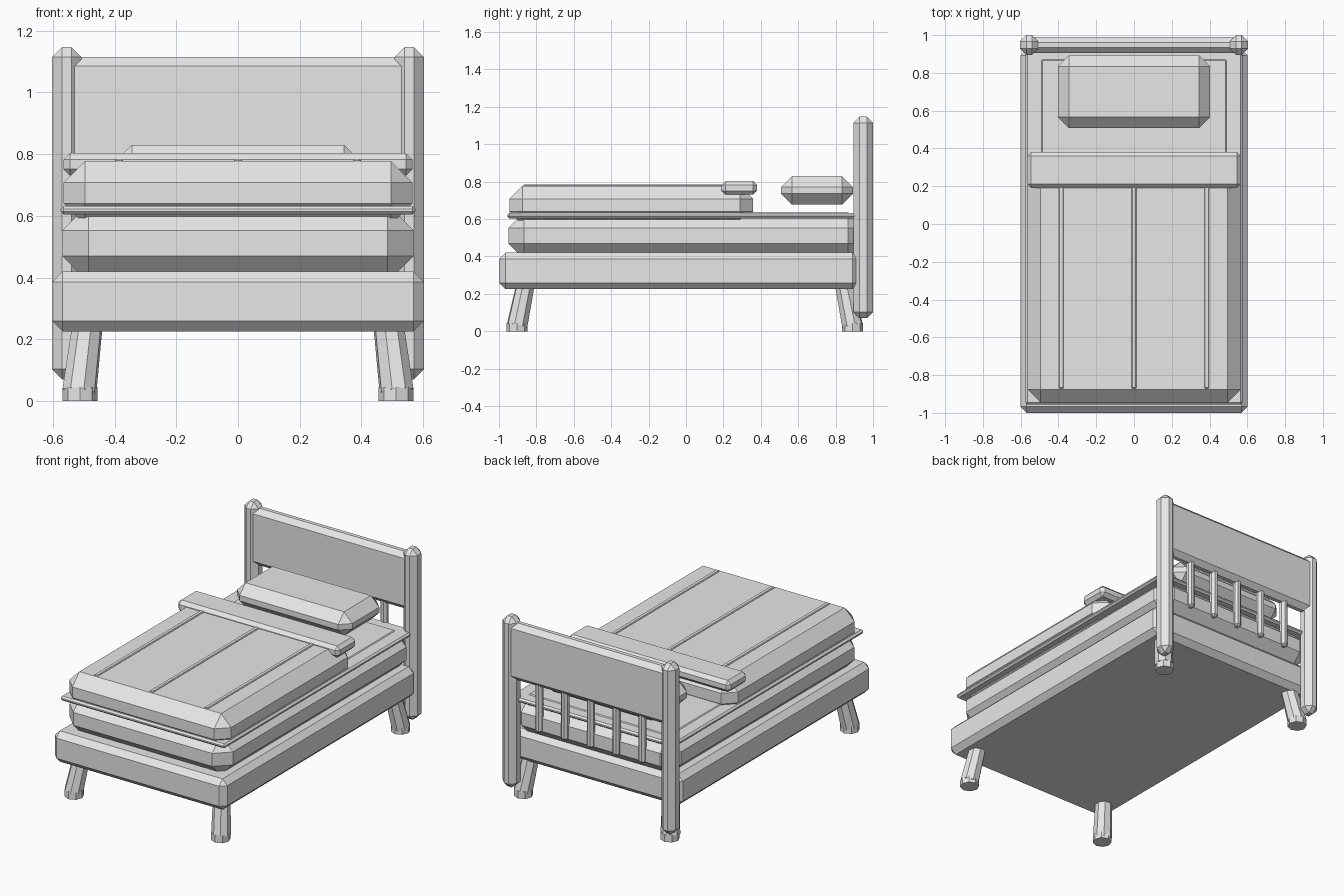
import bpy
import bmesh
from mathutils import Vector

cube = bpy.data.objects.get("Cube")
if cube:
    bpy.data.objects.remove(cube, do_unlink=True)

grey = bpy.data.materials.new("plain_grey")
grey.use_nodes = True
colour = (0.8, 0.8, 0.8, 1)
grey.diffuse_color = colour
grey.node_tree.nodes["Principled BSDF"].inputs["Base Color"].default_value = colour


def add_object(name, bm):
    mesh = bpy.data.meshes.new(name)
    bm.to_mesh(mesh)
    bm.free()
    mesh.materials.append(grey)
    obj = bpy.data.objects.new(name, mesh)
    bpy.context.collection.objects.link(obj)
    return obj


def chamfered_box(name, x, y, z, chamfer):
    """Box spanning the (min, max) ranges, with flat cut edges."""
    bm = bmesh.new()
    bmesh.ops.create_cube(bm, size=1)
    for v in bm.verts:
        v.co = [(lo + hi) / 2 + c * (hi - lo) for c, (lo, hi) in zip(v.co, (x, y, z))]
    obj = add_object(name, bm)
    bevel = obj.modifiers.new("chamfer", 'BEVEL')
    bevel.width = chamfer
    bevel.segments = 1
    return obj


def round_bar(name, start, end, r_start, r_end):
    """Eight-sided bar between two points."""
    start, end = Vector(start), Vector(end)
    bm = bmesh.new()
    bmesh.ops.create_cone(bm, cap_ends=True, segments=8, radius1=r_start,
                          radius2=r_end, depth=(end - start).length)
    obj = add_object(name, bm)
    obj.location = (start + end) / 2
    obj.rotation_euler = (end - start).to_track_quat('Z', 'Y').to_euler()
    return obj


def around(centre, half):
    return (centre - half, centre + half)


# Base and bedding
chamfered_box("bed_frame", (-0.602, 0.602), (-1, 0.925), (0.225, 0.42), 0.034)
chamfered_box("mattress", (-0.57, 0.57), (-0.95, 0.95), (0.385, 0.637), 0.085)
chamfered_box("sheet", (-0.575, 0.575), (-0.955, 0.945), (0.604, 0.632), 0.01)
chamfered_box("blanket", (-0.565, 0.565), (-0.945, 0.358), (0.57, 0.778), 0.07)
chamfered_box("blanket_fold", (-0.565, 0.565), (0.19, 0.38), (0.73, 0.803), 0.021)
chamfered_box("pillow", (-0.402, 0.402), (0.508, 0.893), (0.678, 0.829), 0.058)

# Raised seams on the blanket
for i in (-1, 0, 1):
    chamfered_box(f"blanket_seam_{i + 2}", around(i * 0.385, 0.013),
                  (-0.87, 0.28), (0.766, 0.784), 0.004)

# Headboard with its spindles and posts
chamfered_box("headboard_panel", (-0.56, 0.56), (0.905, 0.99), (0.755, 1.115), 0.03)
for i in range(5):
    chamfered_box(f"headboard_spindle_{i + 1}", around((i - 2) * 0.18, 0.023),
                  around(0.9475, 0.023), (0.46, 0.8), 0.014)
for side, s in (("left", 1), ("right", -1)):
    chamfered_box(f"{side}_post", around(s * 0.555, 0.048),
                  around(0.9475, 0.0525), (0.07, 1.147), 0.033)

    # Splayed legs with small upright feet
    for end, e in (("front", -1), ("back", 1)):
        y_foot = -0.903 if e < 0 else 0.89
        round_bar(f"{end}_{side}_leg", (s * 0.514, y_foot, 0.03),
                  (s * 0.486, y_foot - e * 0.047, 0.26), 0.057, 0.05)
        round_bar(f"{end}_{side}_foot", (s * 0.512, y_foot, 0),
                  (s * 0.512, y_foot, 0.045), 0.056, 0.056)
